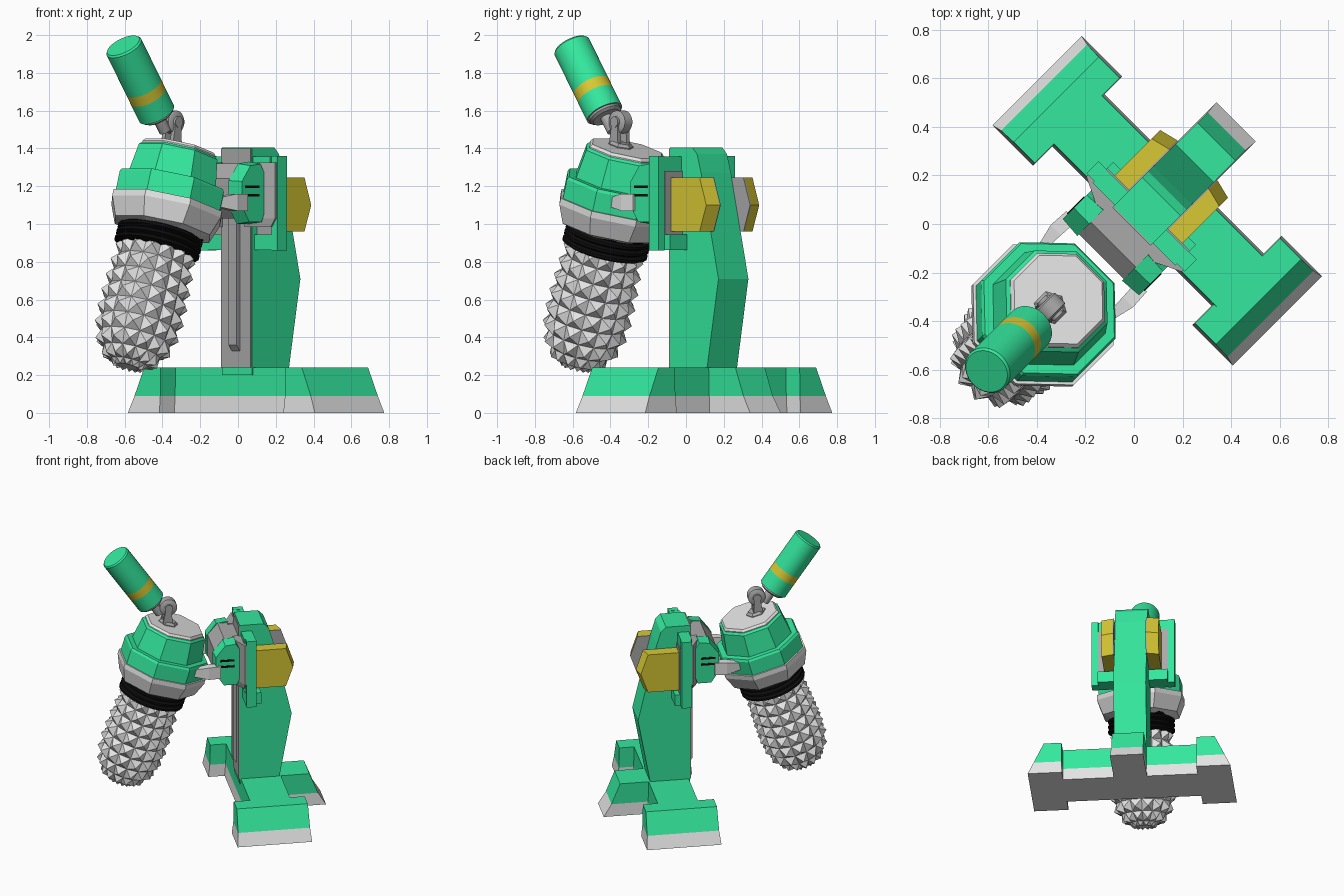
import bpy, bmesh, math
from mathutils import Matrix, Vector

if "Cube" in bpy.data.objects:
    bpy.data.objects.remove(bpy.data.objects["Cube"])

# Everything is built facing -Y, then turned to its diagonal stance
TURN = Matrix.Rotation(math.radians(-45), 4, 'Z')


def material(name, rgb):
    m = bpy.data.materials.new(name)
    m.diffuse_color = (*rgb, 1)
    m.use_nodes = True
    m.node_tree.nodes["Principled BSDF"].inputs["Base Color"].default_value = m.diffuse_color
    return m


GREEN = material("green", (0.034, 0.80, 0.34))
YELLOW = material("yellow", (0.68, 0.58, 0.035))
LIGHT = material("light_grey", (0.78, 0.78, 0.78))
GREY = material("mid_grey", (0.40, 0.40, 0.40))
BLACK = material("black", (0.004, 0.004, 0.004))


def finish(name, bm, mats, place=Matrix(), smooth=False):
    bmesh.ops.recalc_face_normals(bm, faces=bm.faces)
    bm.transform(TURN @ place)
    me = bpy.data.meshes.new(name)
    bm.to_mesh(me)
    bm.free()
    for m in mats:
        me.materials.append(m)
    if smooth:
        me.shade_smooth()
        me.set_sharp_from_angle(angle=math.radians(35))
    ob = bpy.data.objects.new(name, me)
    bpy.context.collection.objects.link(ob)
    return ob


def loft(name, rings, mats, bands=None, place=Matrix(), smooth=False):
    """Skin a stack of equal-length point rings; bands gives a material per band."""
    bm = bmesh.new()
    vs = [[bm.verts.new(p) for p in r] for r in rings]
    n = len(vs[0])
    for k in range(len(vs) - 1):
        for i in range(n):
            j = (i + 1) % n
            f = bm.faces.new((vs[k][i], vs[k][j], vs[k + 1][j], vs[k + 1][i]))
            f.material_index = bands[k] if bands else 0
    for ring, b in ((vs[0], 0), (vs[-1], -1)):
        f = bm.faces.new(ring)
        f.material_index = bands[b] if bands else 0
    return finish(name, bm, mats, place, smooth)


def rect(x0, x1, y0, y1, z):
    return [(x0, y0, z), (x1, y0, z), (x1, y1, z), (x0, y1, z)]


def box(name, x, y, z, mat):
    return loft(name, [rect(*x, *y, z[0]), rect(*x, *y, z[1])], [mat])


def prism(name, x0, x1, yz, mat, inset=1.0):
    """Extrude a side profile along X; inset shrinks the x1 end."""
    c = [sum(p[i] for p in yz) / len(yz) for i in (0, 1)]
    end = [(x1, c[0] + (y - c[0]) * inset, c[1] + (z - c[1]) * inset) for y, z in yz]
    return loft(name, [[(x0, y, z) for y, z in yz], end], [mat])


def lathe(name, prof, segs, mats, bands=None, place=Matrix(), smooth=False):
    """Turn (radius, z) points; radius is measured to the flats."""
    k = 1 / math.cos(math.pi / segs)
    ang = [2 * math.pi * (i + 0.5) / segs for i in range(segs)]
    rings = [[(r * k * math.cos(a), r * k * math.sin(a), z) for a in ang] for r, z in prof]
    return loft(name, rings, mats, bands, place, smooth)


# ---- base: cross bar, side feet and rear foot, grey skirt under green ----
loft("base_bar", [rect(-.48, .48, -.012, .292, 0), rect(-.48, .48, -.004, .284, .09),
                  rect(-.48, .48, .0, .28, .24)], [LIGHT, GREEN], [0, 1])
loft("rear_foot", [rect(-.115, .115, .2, .595, 0), rect(-.11, .11, .2, .54, .09),
                   rect(-.11, .11, .2, .48, .24)], [LIGHT, GREEN], [0, 1])
for side, tag in ((1, "right"), (-1, "left")):
    loft(tag + "_foot", [rect(.464 * side, .70 * side, -.125, .395, 0),
                         rect(.467 * side, .66 * side, -.115, .387, .09),
                         rect(.467 * side, .59 * side, -.112, .384, .24)],
         [LIGHT, GREEN], [0, 1])

# ---- column ----
prism("column", -.112, .112, [(-.008, .2), (.26, .2), (.27, .24), (.355, .71),
                              (.225, 1.27), (.195, 1.37), (.16, 1.405), (-.008, 1.405)], GREEN)
box("column_front", (-.11, .11), (-.016, -.004), (.24, 1.40), GREY)
prism("column_rail", -.03, .03, [(-.01, .32), (-.04, .36), (-.04, 1.05), (-.01, 1.05)], GREY)

# ---- shoulder hinge in front of the column ----
prism("hinge_core", -.135, .135, [(-.19, 1.08), (-.15, 1.03), (-.01, 1.03), (-.01, 1.32),
                                  (-.12, 1.32), (-.19, 1.24)], GREY)
for side, tag in ((1, "right"), (-1, "left")):
    s = lambda a, b: tuple(sorted((a * side, b * side)))
    prism(tag + "_hinge_cheek", .13 * side, .222 * side,
          [(-.20, 1.09), (-.14, 1.0), (-.04, 1.0), (-.02, 1.05), (-.02, 1.28),
           (-.05, 1.33), (-.13, 1.32), (-.20, 1.23)], GREEN, .93)
    for z in (1.145, 1.19):
        box(tag + "_slot", s(.205, .226), (-.165, -.065), (z, z + .014), BLACK)
    # swept grey shoulder plate
    plate = [(.10, -.055), (.165, -.055), (.278, .0), (.278, .028), (.10, .028)]
    low = [(.10, -.05), (.16, -.05), (.245, .0), (.245, .028), (.10, .028)]
    loft(tag + "_shoulder_plate", [[(x * side, y, z) for x, y in p] for p, z in
                                   ((low, .985), (plate, 1.03), (plate, 1.325))], [GREY])
    # green frame with grey infill
    box(tag + "_frame_outer", s(.24, .287), (.010, .08), (.86, 1.36), GREEN)
    box(tag + "_frame_top", s(.10, .241), (.0, .078), (1.28, 1.358), GREEN)
    box(tag + "_frame_bottom", s(.10, .241), (.010, .12), (.862, .945), GREEN)
    box(tag + "_frame_panel", s(.10, .241), (.030, .085), (.944, 1.281), GREY)
    # yellow side block with a grey inner face
    hexa = [(.08, .96), (.30, .96), (.35, 1.10), (.30, 1.245), (.08, 1.245)]
    outer = [(.198 * side, y, z) for y, z in hexa]
    mid = [(.118 * side, y + (.02 if y > .1 else 0), z) for y, z in hexa]
    inner = [(.110 * side, p[1], p[2]) for p in mid]
    loft(tag + "_side_block", [inner, mid, outer], [GREY, YELLOW], [0, 1])
    # prong gripping the head
    loft(tag + "_prong",
         [[(x * side, y, z) for x, y, z in r] for r in (
             [(.175, -.16, 1.07), (.235, -.16, 1.07), (.235, -.16, 1.16), (.175, -.16, 1.16)],
             [(.18, -.245, 1.07), (.24, -.245, 1.07), (.24, -.245, 1.16), (.18, -.245, 1.16)],
             [(.185, -.35, 1.09), (.215, -.35, 1.09), (.215, -.35, 1.14), (.185, -.35, 1.14)])],
         [LIGHT])

# ---- tilted head: octagonal housing, collar, studded drum ----
HEAD = Matrix.Translation((0, -.445, 1.385)) @ Matrix.Rotation(math.radians(-16.5), 4, 'X')
lathe("head_cap", [(.185, .015), (.197, .0), (.197, -.03)], 8, [LIGHT], None, HEAD)
lathe("head_housing",
      [(.195, -.005), (.212, -.02), (.235, -.175), (.272, -.175), (.281, -.19), (.281, -.295),
       (.293, -.295), (.293, -.33), (.255, -.43), (.20, -.45)], 8, [GREEN, LIGHT],
      [0, 0, 0, 0, 0, 1, 1, 1, 1], HEAD)

# the collar and drum lean a little further forward
DRUM = (HEAD @ Matrix.Translation((0, 0, -.42)) @ Matrix.Rotation(math.radians(-2.5), 4, 'X')
        @ Matrix.Translation((0, -.005, .42)))

# ribbed black collar
collar = [(.17, -.40)]
for i in range(4):
    z = -.41 - i * .036
    collar += [(.208, z), (.229, z - .01), (.229, z - .024), (.208, z - .034)]
lathe("collar", collar + [(.17, -.56)], 24, [BLACK], None, DRUM, True)

# drum covered in pyramid studs
bm = bmesh.new()
SEG = 14
prof = [(.178, -.53), (.186, -.615), (.193, -.70), (.198, -.785), (.201, -.87), (.200, -.955),
        (.188, -1.04), (.155, -1.12), (.10, -1.18), (.045, -1.20)]
rings = []
for r, z in prof:
    rings.append([bm.verts.new((r * math.cos(2 * math.pi * (i + .5) / SEG),
                                r * math.sin(2 * math.pi * (i + .5) / SEG), z))
                  for i in range(SEG)])
for a, b in zip(rings, rings[1:]):
    for i in range(SEG):
        bm.faces.new((a[i], a[(i + 1) % SEG], b[(i + 1) % SEG], b[i]))
bm.faces.new(rings[0])
bm.faces.new(rings[-1])
bmesh.ops.recalc_face_normals(bm, faces=bm.faces)
studs = [f for f in bm.faces if len(f.verts) == 4]
normals = [(f.calc_center_median(), f.normal.copy(), f.calc_area()) for f in studs]
poked = bmesh.ops.poke(bm, faces=studs)
for v in poked["verts"]:
    c = min(normals, key=lambda c: (c[0] - v.co).length)
    v.co += c[1] * min(.042, .5 * math.sqrt(c[2]))
finish("studded_drum", bm, [LIGHT], DRUM)

# ---- knuckle joint on the head cap ----
JOINT = Vector((0, -.49, 1.54))
AXLE = Matrix.Translation(JOINT) @ Matrix.Rotation(math.pi / 2, 4, 'Y')
lathe("joint_disc", [(.05, -.035), (.06, -.028), (.06, .028), (.05, .035)], 20, [GREY], None, AXLE, True)
lathe("joint_hub", [(.028, -.05), (.028, .05)], 12, [GREY], None, AXLE, True)
lathe("joint_foot", [(.06, -.01), (.06, .02), (.045, .035)], 6, [GREY], None,
      HEAD @ Matrix.Translation((0, -.05, .0)))
for x in (-.045, .02):
    prism("joint_leg", x, x + .025, [(-.535, 1.41), (-.465, 1.41), (-.47, 1.54), (-.51, 1.54)], GREY)

# ---- handle with yellow band ----
HANDLE = Matrix.Translation((0, -.603, 1.575)) @ Matrix.Rotation(math.radians(34.7), 4, 'X')
lathe("handle_neck", [(.032, -.10), (.032, .01)], 12, [GREY], None, HANDLE, True)
lathe("handle", [(.075, -.012), (.09, .0), (.09, .012), (.101, .012), (.101, .125),
                 (.101, .185), (.101, .44), (.093, .45)], 28, [GREEN, YELLOW, GREY],
      [2, 2, 2, 0, 1, 0, 0], HANDLE, True)
